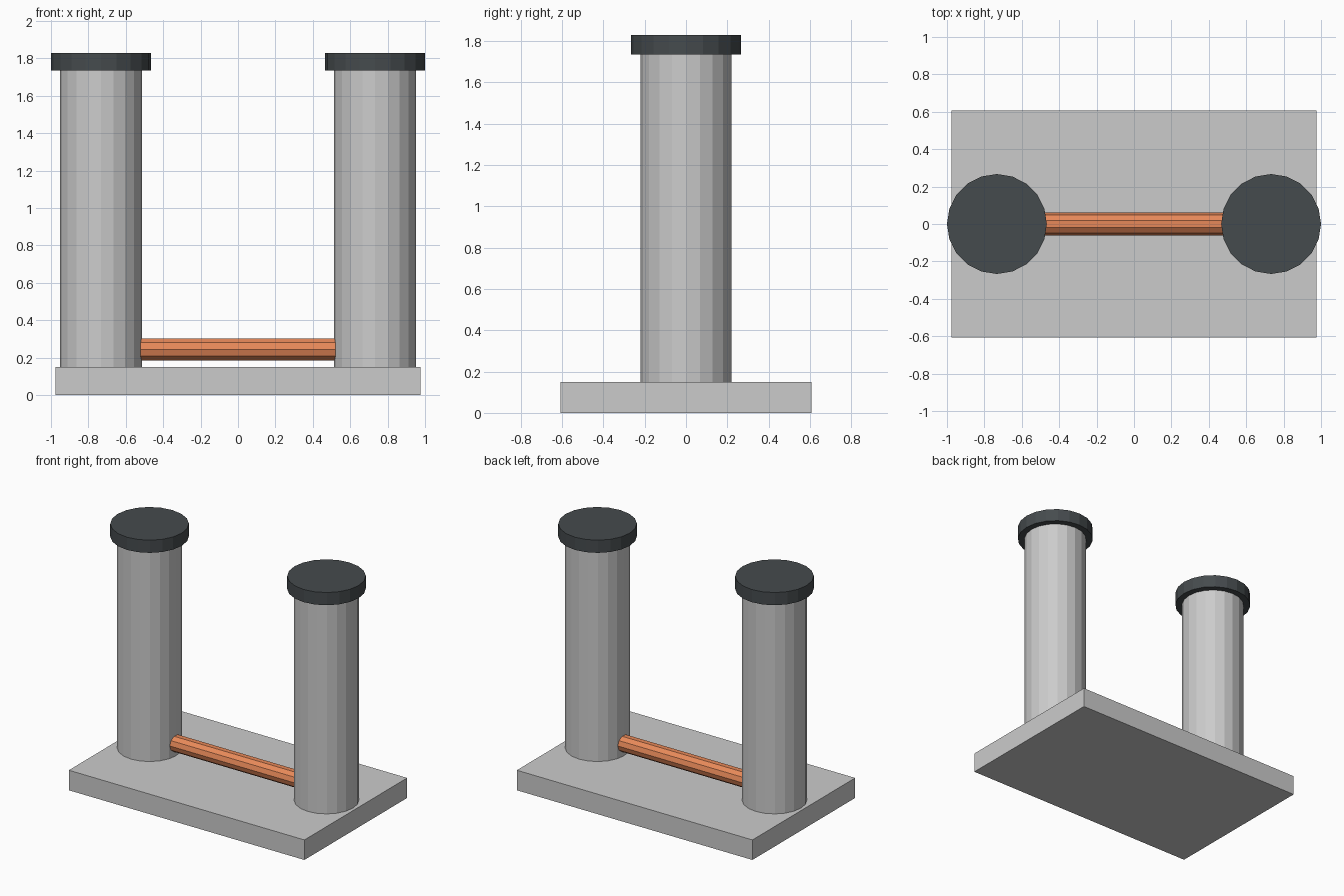
import bpy
from math import pi

if "Cube" in bpy.data.objects:
    bpy.data.objects.remove(bpy.data.objects["Cube"])


def material(name, rgb):
    mat = bpy.data.materials.new(name)
    mat.diffuse_color = (*rgb, 1.0)
    mat.use_nodes = True
    mat.node_tree.nodes["Principled BSDF"].inputs["Base Color"].default_value = mat.diffuse_color
    return mat


def cylinder(name, radius, length, location, sides, rotation=(0, 0, 0), mat=None):
    bpy.ops.mesh.primitive_cylinder_add(vertices=sides, radius=radius, depth=length,
                                        location=location, rotation=rotation)
    obj = bpy.context.object
    obj.name = name
    if mat:
        obj.data.materials.append(mat)
    return obj


dark = material("dark_cap", (0.06, 0.07, 0.075))
copper = material("copper", (0.80, 0.25, 0.10))

BASE_TOP, COLUMN_TOP, CAP_TOP = 0.15, 1.735, 1.83
COLUMN_X = 0.733

# Base plate
bpy.ops.mesh.primitive_cube_add(size=1, location=(0, 0, BASE_TOP / 2))
base = bpy.context.object
base.name = "base_plate"
base.scale = (1.952, 1.216, BASE_TOP)
bpy.ops.object.transform_apply(location=False, rotation=False, scale=True)

# Two columns, each with a wider dark cap
for side, sign in (("left", -1), ("right", 1)):
    x = sign * COLUMN_X
    cylinder(f"{side}_column", 0.22, COLUMN_TOP - BASE_TOP,
             (x, 0, (BASE_TOP + COLUMN_TOP) / 2), 20)
    cylinder(f"{side}_cap", 0.267, CAP_TOP - COLUMN_TOP,
             (x, 0, (COLUMN_TOP + CAP_TOP) / 2), 20, mat=dark)

# Ten-sided connecting rod, ends just inside the columns
cylinder("connecting_rod", 0.061, 1.06, (0, 0, 0.244), 10,
         rotation=(0, pi / 2, 0), mat=copper)
